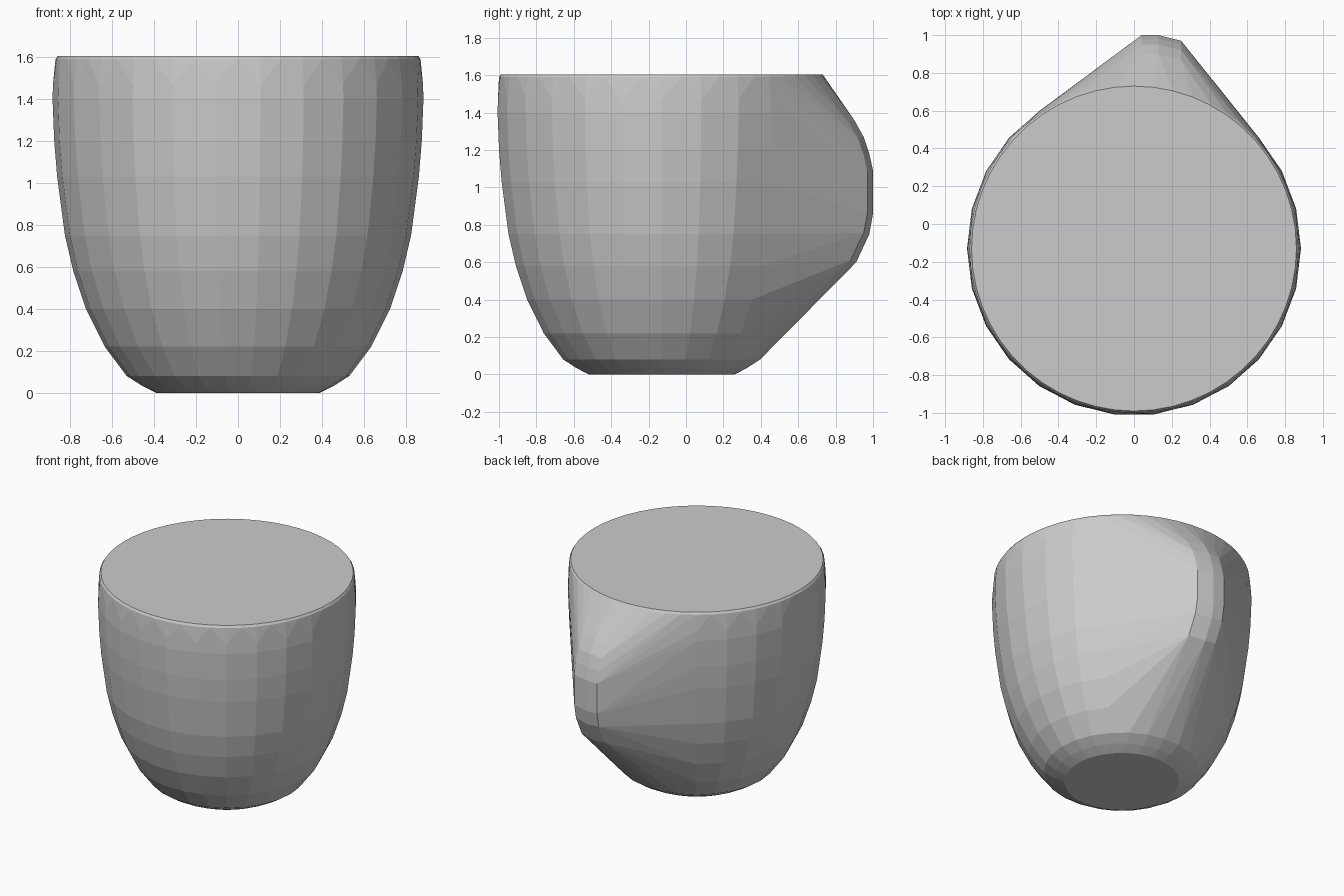
import bpy, bmesh
from math import cos, sin, pi

if "Cube" in bpy.data.objects:
    bpy.data.objects.remove(bpy.data.objects["Cube"])

CY = -0.13      # centre of the round cup body in y
SIDES = 26

# cup wall profile: radius, height
cup = [(0.39, 0), (0.46, 0.035), (0.53, 0.08), (0.635, 0.22), (0.725, 0.4),
       (0.785, 0.58), (0.825, 0.75), (0.862, 1.03), (0.876, 1.2),
       (0.884, 1.4), (0.882, 1.47), (0.87, 1.59), (0.86, 1.605)]

# outer curve of the handle: y, height
handle = [(0.9, 1.36), (0.95, 1.27), (0.98, 1.18), (1.0, 1.09),
          (1.0, 0.86), (0.98, 0.75), (0.91, 0.6)]
# handle width stations: x, y offset, pinch of the curve towards its middle
stations = [(0.04, 0, 0.97), (0.13, 0, 1.0), (0.25, -0.03, 0.97)]

bm = bmesh.new()
for r, z in cup:
    n = SIDES * 2 if z > 1.5 or z == 0 else SIDES    # finer round rim and foot
    for i in range(n):
        a = 2 * pi * i / n
        bm.verts.new((r * cos(a), CY + r * sin(a), z))
for x, dy, k in stations:
    for y, z in handle:
        bm.verts.new((x, y + dy, 0.98 + (z - 0.98) * k))

# taut skin around cup and handle
bmesh.ops.convex_hull(bm, input=bm.verts[:])
bmesh.ops.delete(bm, geom=[v for v in bm.verts if not v.link_faces], context='VERTS')
bmesh.ops.dissolve_limit(bm, angle_limit=0.02, verts=bm.verts[:], edges=bm.edges[:])
bmesh.ops.recalc_face_normals(bm, faces=bm.faces[:])

mesh = bpy.data.meshes.new("cup_shell")
bm.to_mesh(mesh)
bm.free()
bpy.context.collection.objects.link(bpy.data.objects.new("cup_shell", mesh))
